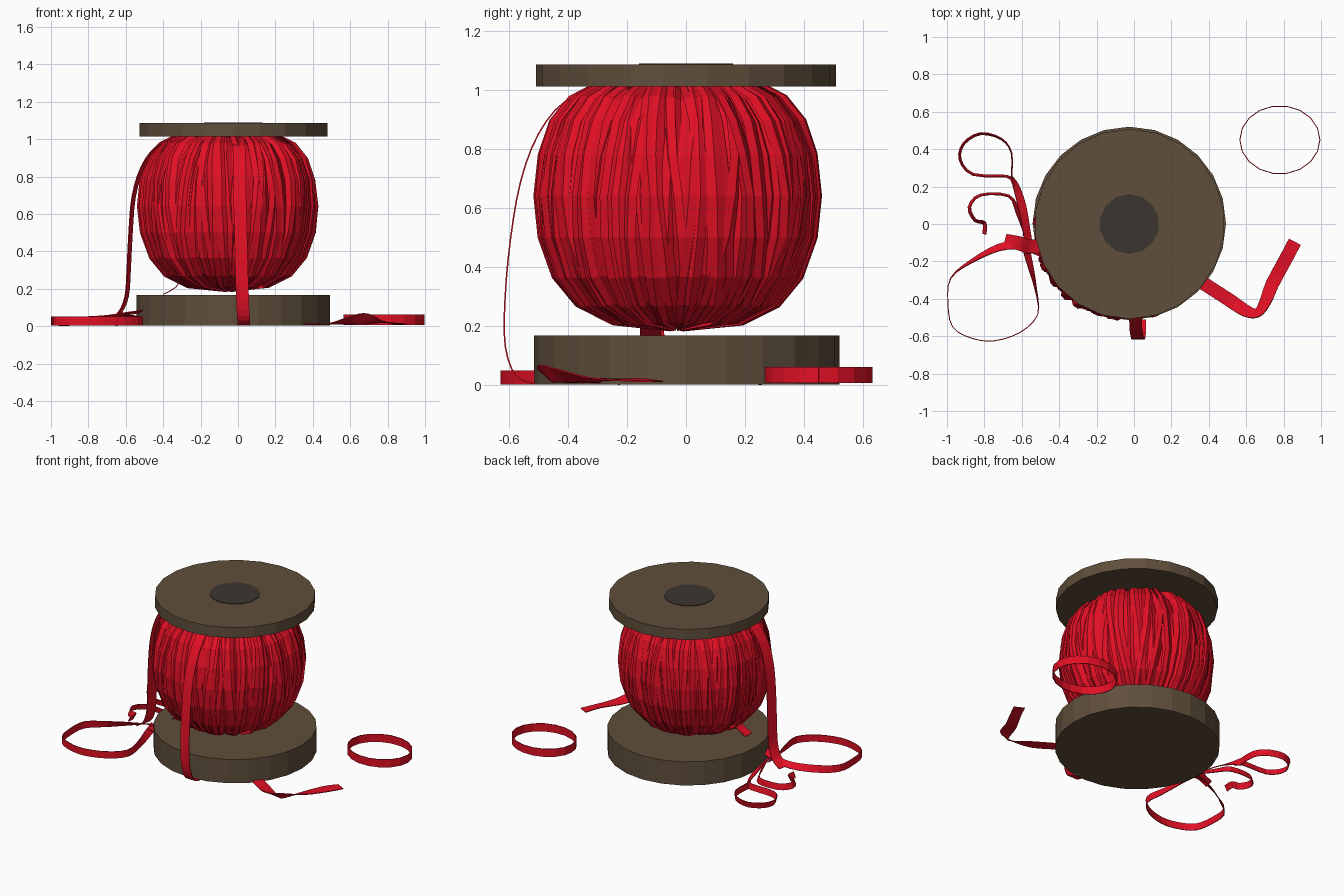
import bpy, bmesh, math, random
from mathutils import Vector
random.seed(4)


def mat(name, rgb):
    m = bpy.data.materials.new(name)
    m.diffuse_color = (*rgb, 1)
    return m


RED = mat("red ribbon", (0.76, 0.005, 0.018))
WOOD = mat("brown wood", (0.115, 0.077, 0.044))
DARK = mat("dark core", (0.046, 0.036, 0.029))


def finish(name, bm, material):
    me = bpy.data.meshes.new(name)
    bm.to_mesh(me)
    bm.free()
    me.materials.append(material)
    ob = bpy.data.objects.new(name, me)
    bpy.context.collection.objects.link(ob)
    return ob


def disc(name, x, y, z0, z1, r, sides, material):
    bm = bmesh.new()
    bmesh.ops.create_cone(bm, cap_ends=True, segments=sides, radius1=r, radius2=r, depth=z1 - z0)
    bmesh.ops.translate(bm, verts=bm.verts, vec=(x, y, (z0 + z1) / 2))
    return finish(name, bm, material)


def catmull(p, t):
    # smooth interpolation through equal-length tuples
    n = len(p)
    i = min(int(t), n - 2)
    f = t - i
    a, b, c, d = p[max(i - 1, 0)], p[i], p[i + 1], p[min(i + 2, n - 1)]
    return [0.5 * (2 * q + (s - o) * f + (2 * o - 5 * q + 4 * s - u) * f * f
            + (3 * q - o - 3 * s + u) * f ** 3) for o, q, s, u in zip(a, b, c, d)]


def ribbon(name, pts, width, side=None, steps=3):
    # pts: x, y, z, tilt (0 = lying flat, 90 = standing on edge)
    n = (len(pts) - 1) * steps
    path = [catmull(pts, i / steps) for i in range(n + 1)]
    bm = bmesh.new()
    rows = []
    for i, p in enumerate(path):
        a, b = path[max(i - 1, 0)], path[min(i + 1, n)]
        s = Vector(side) if side else Vector((a[1] - b[1], b[0] - a[0], 0)).normalized()
        t = math.radians(p[3])
        w = (s * math.cos(t) + Vector((0, 0, math.sin(t)))) * width / 2
        c = Vector(p[:3])
        rows.append((bm.verts.new(c - w), bm.verts.new(c + w)))
    for (a, b), (c, d) in zip(rows, rows[1:]):
        bm.faces.new((a, c, d, b))
    ob = finish(name, bm, RED)
    sol = ob.modifiers.new("thickness", "SOLIDIFY")
    sol.thickness, sol.offset = 0.005, 0
    return ob


# Spool ends
disc("spool_base", -0.025, 0.003, 0.012, 0.177, 0.517, 24, WOOD)
disc("spool_top", -0.023, 0, 1.022, 1.095, 0.508, 22, WOOD)
disc("spool_core_end", -0.025, 0, 1.09, 1.099, 0.16, 14, DARK)

# Wound ribbon ball: inner body plus many overlapping vertical strips
CX, CY = -0.05, -0.032
PROFILE = [(0.02, 1.025), (0.28, 1.025), (0.36, 0.985), (0.425, 0.905), (0.464, 0.79), (0.479, 0.65),
           (0.464, 0.51), (0.415, 0.375), (0.335, 0.28), (0.215, 0.22), (0.02, 0.2)]
bm = bmesh.new()
N = 40
rings = [[bm.verts.new((CX + (r - 0.02) * math.cos(k * math.tau / N), CY + (r - 0.02) * math.sin(k * math.tau / N),
                        0.62 + (z - 0.62) * 0.97)) for k in range(N)] for r, z in PROFILE]
for u, v in zip(rings, rings[1:]):
    for k in range(N):
        bm.faces.new((u[k], v[k], v[(k + 1) % N], u[(k + 1) % N]))
bm.faces.new(rings[0])
bm.faces.new(rings[-1][::-1])

STRIPS = 100
for k in range(STRIPS):
    a0 = (k + random.uniform(-0.4, 0.4)) * math.tau / STRIPS
    lean, bow = random.uniform(-0.12, 0.12), random.uniform(-0.06, 0.06)
    grow, roll = random.uniform(-0.012, 0.009), random.uniform(-0.016, 0.016)
    rows = []
    for r, z in PROFILE:
        t = (z - 0.62) / 0.41
        a = a0 + lean * t + bow * t * t + random.uniform(-0.01, 0.01)
        half = (0.006 + 0.024 * min(1, r / 0.4)) / max(r, 0.06)
        row = []
        for da, dr in ((-half, roll - 0.008), (0, 0.004), (half, -roll - 0.008)):
            f = min(1, r / 0.3)
            rr = r + (grow + dr) * f
            row.append(bm.verts.new((CX + rr * math.cos(a + da), CY + rr * math.sin(a + da),
                                     z + (grow + dr) * t * 0.6)))
        rows.append(row)
    for u, v in zip(rows, rows[1:]):
        for j in (0, 1):
            bm.faces.new((u[j], v[j], v[j + 1], u[j + 1]))
finish("ribbon_ball", bm, RED)

# Ribbons hanging off the front and the left
ribbon("front_hanging_ribbon",
       [(0.0, -0.28, 1.015, 0), (0.005, -0.41, 0.97, 0), (0.008, -0.5, 0.86, 0), (0.01, -0.56, 0.7, 0),
        (0.015, -0.595, 0.5, 0), (0.02, -0.613, 0.3, 0), (0.025, -0.612, 0.14, 0),
        (0.03, -0.575, 0.04, 0), (0.03, -0.51, 0.014, 0)], 0.068, side=(1, 0, 0))
ribbon("left_hanging_ribbon",
       [(-0.32, -0.1, 1.015, 0), (-0.43, -0.11, 0.97, 0), (-0.51, -0.12, 0.86, 0), (-0.558, -0.12, 0.7, 0),
        (-0.575, -0.12, 0.5, 0), (-0.585, -0.115, 0.3, 0), (-0.595, -0.11, 0.17, 0),
        (-0.63, -0.1, 0.085, 0), (-0.69, -0.09, 0.04, 0)], 0.075, side=(0.25, 0.97, 0))

# Loose ribbons on the ground, left side
ribbon("left_large_loop",
       [(-0.5, -0.15, 0.09, 10), (-0.6, -0.115, 0.075, 15), (-0.72, -0.125, 0.05, 40), (-0.87, -0.2, 0.036, 70),
        (-0.98, -0.29, 0.036, 88), (-0.995, -0.42, 0.036, 90), (-0.97, -0.55, 0.036, 90),
        (-0.87, -0.61, 0.036, 90), (-0.75, -0.625, 0.036, 90), (-0.61, -0.58, 0.036, 90),
        (-0.515, -0.485, 0.036, 90), (-0.525, -0.35, 0.038, 80), (-0.56, -0.2, 0.05, 50),
        (-0.59, -0.08, 0.06, 30)], 0.048)
ribbon("left_twisted_link",
       [(-0.56, -0.16, 0.06, 20), (-0.575, -0.03, 0.06, 40), (-0.6, 0.1, 0.05, 30),
        (-0.63, 0.2, 0.04, 50), (-0.655, 0.255, 0.035, 85)], 0.05)
ribbon("left_small_loop",
       [(-0.645, 0.22, 0.035, 70), (-0.68, 0.255, 0.035, 75), (-0.86, 0.265, 0.034, 75), (-0.93, 0.345, 0.034, 75),
        (-0.91, 0.43, 0.034, 75), (-0.82, 0.483, 0.034, 75), (-0.71, 0.455, 0.034, 80),
        (-0.655, 0.38, 0.034, 85), (-0.655, 0.25, 0.034, 85)], 0.042)
ribbon("left_hook",
       [(-0.575, -0.05, 0.06, 50), (-0.62, 0.06, 0.045, 60), (-0.67, 0.15, 0.034, 75), (-0.82, 0.155, 0.034, 75),
        (-0.88, 0.09, 0.034, 70), (-0.85, 0.02, 0.034, 70), (-0.8, 0.005, 0.034, 65),
        (-0.8, -0.055, 0.034, 65)], 0.042)

# Loose ribbons on the ground, right side
ribbon("right_ring",
       [(0.78 + 0.214 * math.cos(k * math.tau / 18), 0.45 + 0.182 * math.sin(k * math.tau / 18), 0.044, 90)
        for k in range(19)], 0.055, steps=1)
ribbon("right_loose_end",
       [(0.36, -0.31, 0.02, 0), (0.5, -0.4, 0.022, 0), (0.6, -0.465, 0.038, -30), (0.66, -0.475, 0.05, -50),
        (0.7, -0.42, 0.042, -35), (0.74, -0.32, 0.03, -10), (0.81, -0.19, 0.028, 5),
        (0.86, -0.095, 0.022, 0)], 0.072)
# Short ribbon strand under the ball
ribbon("under_strand", [(-0.3, -0.12, 0.28, 0), (-0.33, -0.12, 0.22, 0), (-0.4, -0.12, 0.179, 0)],
       0.07, side=(0, 1, 0))
# Lift everything so the lowest ribbon rests on the ground
low = 0.009
for ob in bpy.data.objects:
    ob.location.z -= low
